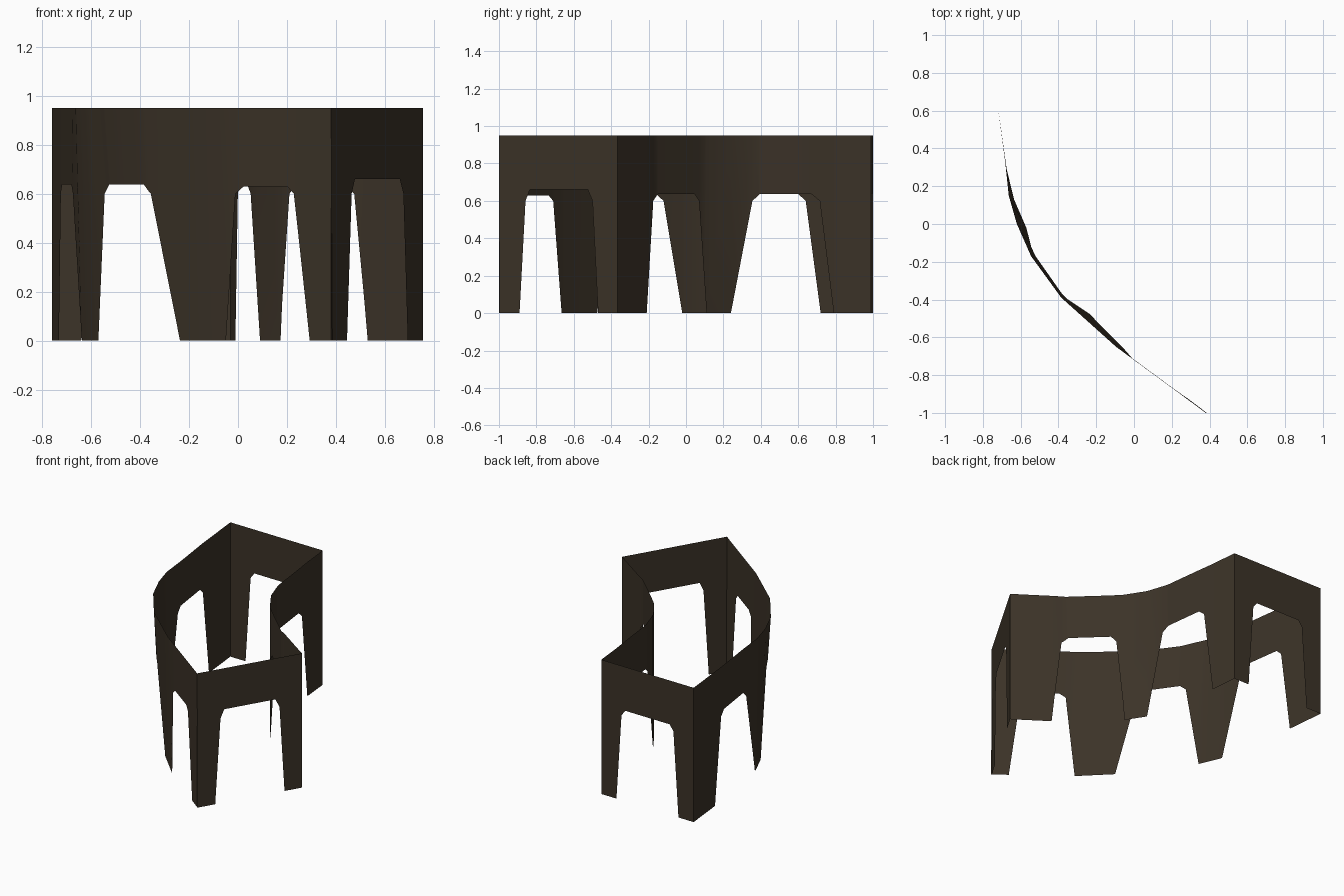
import bpy, math

if "Cube" in bpy.data.objects:
    bpy.data.objects.remove(bpy.data.objects["Cube"])

TOP = 0.95

# One dark brown colour for the whole shell
mat = bpy.data.materials.new("dark_brown")
mat.diffuse_color = (0.045, 0.033, 0.021, 1)
mat.use_nodes = True
mat.node_tree.nodes["Principled BSDF"].inputs["Base Color"].default_value = mat.diffuse_color


def interp(pts, t):
    """Linear interpolation through (t, value) points sorted by t."""
    if t <= pts[0][0]:
        return pts[0][1]
    for (a, va), (b, vb) in zip(pts, pts[1:]):
        if t <= b:
            return va + (vb - va) * (t - a) / (b - a)
    return pts[-1][1]


def arch(foot, shoulder, crown, height):
    """Outline of one opening: splayed legs, chamfered top corners."""
    return [(foot[0], 0), (shoulder[0], 0.60), (crown[0], height),
            (crown[1], height), (shoulder[1], 0.60), (foot[1], 0)]


def wall(name, top_path, arches, foot_path=None):
    """Thin sheet standing along a plan path given as (y, x) points."""
    top_path = sorted(top_path)
    foot_path = sorted(foot_path or top_path)
    lo, hi = top_path[0][0], top_path[-1][0]
    lower = sorted([(lo, 0), (hi, 0)] + [p for a in arches for p in a])
    cols = sorted({round(p[0], 4) for p in top_path + foot_path + lower})

    def point(y, z):
        f = z / TOP
        return (interp(foot_path, y) * (1 - f) + interp(top_path, y) * f, y, z)

    verts, faces = [], []
    for y in cols:
        verts += [point(y, interp(lower, y)), point(y, TOP)]
    for i in range(len(cols) - 1):
        k = 2 * i
        faces.append((k, k + 2, k + 3, k + 1))
    me = bpy.data.meshes.new(name)
    me.from_pydata(verts, [], faces)
    me.materials.append(mat)
    ob = bpy.data.objects.new(name, me)
    bpy.context.collection.objects.link(ob)
    bpy.ops.object.select_all(action='DESELECT')
    ob.select_set(True)
    bpy.context.view_layer.objects.active = ob
    bpy.ops.object.shade_smooth_by_angle(angle=math.radians(30))
    return ob


# Long outward-bowed wall with three openings, leaning slightly
wall("outer_curved_wall",
     [(1, -.76), (.63, -.722), (.33, -.682), (.15, -.663), (0, -.62),
      (-.17, -.545), (-.39, -.385), (-.65, -.095), (-.72, 0), (-.9, .245), (-1, .38)],
     [arch((-.93, -.665), (-.885, -.71), (-.865, -.735), .63),
      arch((-.475, -.02), (-.395, -.12), (-.365, -.16), .637),
      arch((.14, .72), (.29, .64), (.33, .60), .637)],
     [(1, -.76), (.63, -.722), (.33, -.675), (.13, -.635), (-.02, -.57),
      (-.36, -.35), (-.71, -.005), (-.89, .24), (-1, .385)])

# Short inward-bowed wall with two openings
wall("inner_curved_wall",
     [(.99, -.03), (.8, -.012), (.65, .008), (.39, .04), (.24, .09), (.1, .18),
      (.03, .25), (-.16, .45), (-.2, .515), (-.365, .755)],
     [arch((-.21, .11), (-.175, .07), (-.15, .045), .637),
      arch((.24, .79), (.355, .715), (.395, .67), .637)])

# Straight end wall at the front right
wall("front_end_wall", [(-1, .38), (-.365, .755)],
     [arch((-.89, -.47), (-.858, -.50), (-.835, -.525), .66)])

# Straight end wall at the back, built along y then turned into place
back = wall("back_end_wall", [(-.76, 1), (-.03, .99)],
            [arch((-.64, -.15), (-.60, -.19), (-.57, -.22), .64)])
for v in back.data.vertices:
    v.co.x, v.co.y = v.co.y, v.co.x
